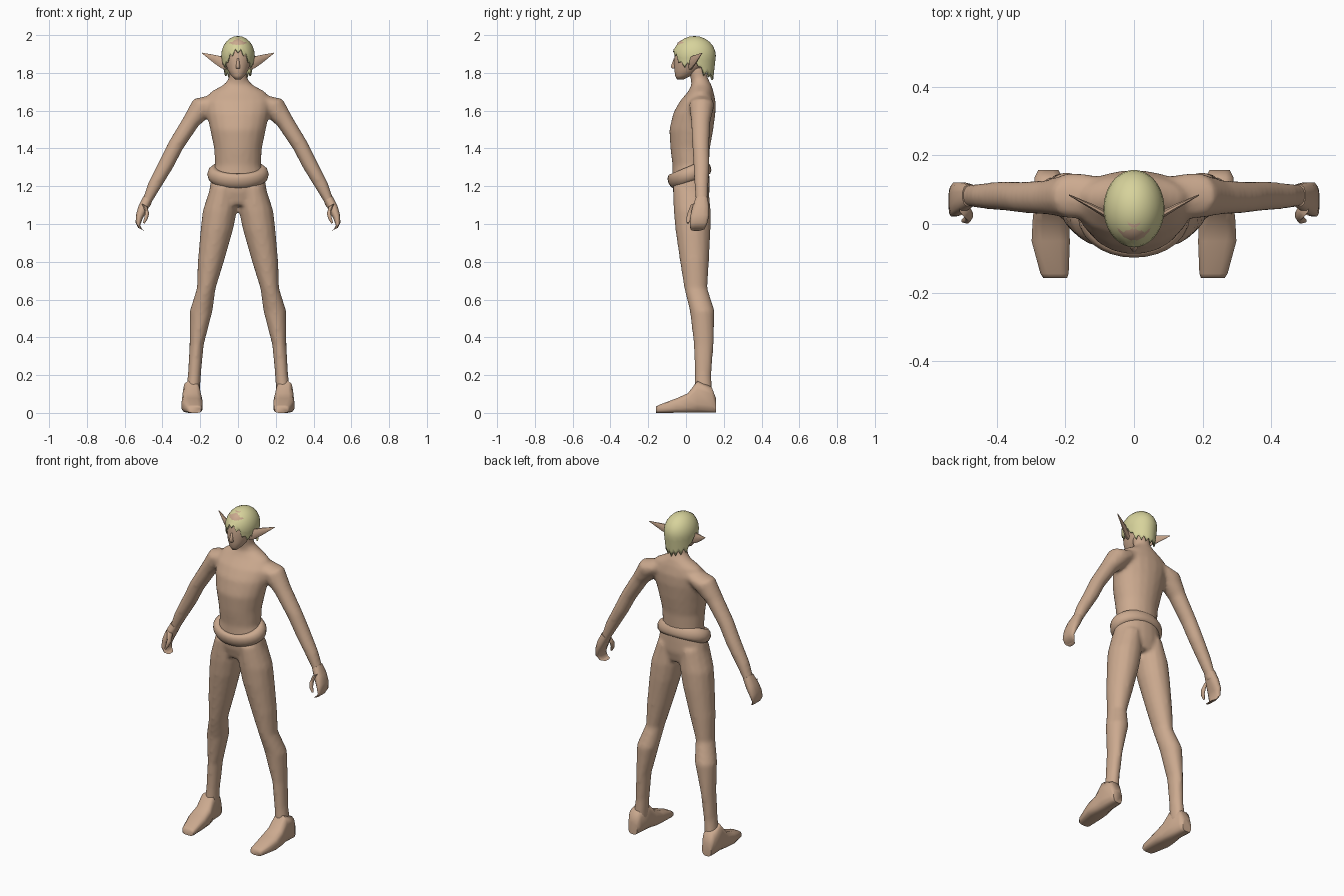
import bpy, bmesh, math
from mathutils import Vector

cube = bpy.data.objects.get("Cube")
if cube:
    bpy.data.objects.remove(cube)

X, Y, Z = Vector((1, 0, 0)), Vector((0, 1, 0)), Vector((0, 0, 1))


def material(name, rgb):
    m = bpy.data.materials.new(name)
    m.use_nodes = True
    m.diffuse_color = (*rgb, 1)
    m.node_tree.nodes["Principled BSDF"].inputs["Base Color"].default_value = (*rgb, 1)
    return m


skin = material("skin", (0.60, 0.40, 0.275))
blond = material("pale_blond", (0.68, 0.65, 0.33))


def loft(bm, rings, u, v, sides=12, power=1.0, side=1):
    """Closed tube through rings of (centre, radius along u, radius along v)."""
    loops = []
    for centre, ru, rv in rings:
        loop = []
        for i in range(sides):
            a = 2 * math.pi * (i + 0.5) / sides
            c, s = math.cos(a), math.sin(a)
            c = math.copysign(abs(c) ** power, c)
            s = math.copysign(abs(s) ** power, s)
            p = Vector(centre) + u * (ru * c) + v * (rv * s)
            p.x *= side
            loop.append(bm.verts.new(p))
        loops.append(loop)
    for a, b in zip(loops, loops[1:]):
        for i in range(sides):
            j = (i + 1) % sides
            bm.faces.new((a[i], a[j], b[j], b[i]))
    bm.faces.new(loops[0])
    bm.faces.new(loops[-1])


def upright(rows):
    """Rows of (z, x, y, x radius, y radius) as horizontal rings."""
    return [((x, y, z), rx, ry) for z, x, y, rx, ry in rows]


def finish(name, bm, mat, angle=60):
    bmesh.ops.recalc_face_normals(bm, faces=bm.faces)
    mesh = bpy.data.meshes.new(name)
    bm.to_mesh(mesh)
    bm.free()
    obj = bpy.data.objects.new(name, mesh)
    bpy.context.collection.objects.link(obj)
    smooth(obj, mat, angle)
    return obj


def smooth(obj, mat, angle=60):
    obj.data.materials.append(mat)
    bpy.ops.object.select_all(action='DESELECT')
    obj.select_set(True)
    bpy.context.view_layer.objects.active = obj
    bpy.ops.object.shade_smooth_by_angle(angle=math.radians(angle))


# Body: torso, arms and legs blended into one skin
torso = upright([
    (1.10, 0, .030, .12, .08), (1.17, 0, .028, .155, .098), (1.24, 0, .025, .143, .10),
    (1.31, 0, .025, .122, .097), (1.40, 0, .022, .127, .105), (1.50, 0, .028, .148, .117),
    (1.59, 0, .045, .168, .112), (1.65, 0, .062, .175, .095), (1.70, 0, .078, .145, .068),
    (1.735, 0, .082, .08, .053), (1.765, 0, .072, .05, .047), (1.83, 0, .055, .046, .045)])
leg = upright([
    (1.20, .075, .025, .070, .095), (1.07, .096, .033, .092, .099), (.97, .112, .037, .087, .094),
    (.80, .144, .045, .070, .077), (.66, .168, .052, .050, .062), (.54, .195, .086, .061, .066),
    (.36, .219, .094, .038, .053), (.20, .231, .090, .035, .045), (.08, .242, .090, .040, .050)])
arm = [
    ((.09, .080, 1.665), .060, .045), ((.178, .083, 1.63), .068, .068),
    ((.25, .078, 1.54), .052, .047), ((.33, .078, 1.415), .046, .043),
    ((.378, .082, 1.32), .044, .042), ((.445, .082, 1.20), .038, .036),
    ((.478, .083, 1.13), .034, .027), ((.49, .083, 1.09), .032, .024)]
across = Vector((.88, 0, .47))
bm = bmesh.new()
loft(bm, torso, X, Y, 20)
for s in (1, -1):
    loft(bm, leg, X, Y, 14, side=s)
    loft(bm, arm, Y, across, 12, side=s)
body = finish("body", bm, skin, 80)
remesh = body.modifiers.new("blend", 'REMESH')
remesh.mode = 'VOXEL'
remesh.voxel_size = 0.011
remesh.use_smooth_shade = True
relax = body.modifiers.new("relax", 'SMOOTH')
relax.factor = 0.5
relax.iterations = 7

# Feet: flat-soled wedges, given as (y, x, half width, height)
foot = [((x, y, h / 2), w, h / 2) for y, x, w, h in (
    (.158, .25, .030, .08), (.135, .25, .042, .14), (.06, .246, .046, .17),
    (.01, .243, .054, .105), (-.05, .243, .057, .078), (-.145, .232, .042, .042),
    (-.158, .23, .035, .034))]
# Hands: curled mitten and thumb
palm = [
    ((.478, .083, 1.135), .033, .026), ((.503, .078, 1.085), .045, .027),
    ((.522, .072, 1.04), .050, .021), ((.530, .066, 1.0), .046, .014),
    ((.517, .060, .974), .038, .013), ((.497, .055, .967), .026, .007)]
thumb = [
    ((.495, .045, 1.10), .020, .018), ((.481, .026, 1.06), .018, .013),
    ((.487, .014, 1.03), .013, .010), ((.499, .010, 1.005), .006, .006)]
# Long pointed ears
ear = [
    ((.062, .022, 1.845), .030, .012), ((.085, .030, 1.855), .034, .011),
    ((.125, .052, 1.873), .024, .008), ((.19, .085, 1.905), .002, .002)]
for s, label in ((1, "left"), (-1, "right")):
    for name, rings, u, v, n, power in (
            ("foot", foot, X, Z, 12, .6), ("hand", palm, Y, across, 12, .8),
            ("thumb", thumb, Y, across, 8, 1), ("ear", ear, Z, Vector((-.4, .9, 0)), 8, 1)):
        bm = bmesh.new()
        loft(bm, rings, u, v, n, power, s)
        finish(f"{label}_{name}", bm, skin)

# Head with a narrow chin, and a small nose
head = upright([
    (1.766, 0, -.030, .016, .018), (1.785, 0, -.015, .036, .043), (1.815, 0, .006, .055, .068),
    (1.86, 0, .028, .070, .092), (1.91, 0, .038, .076, .098), (1.96, 0, .040, .062, .085),
    (1.985, 0, .040, .030, .045)])
bm = bmesh.new()
loft(bm, head, X, Y, 20)
finish("head", bm, skin, 80)
bm = bmesh.new()
loft(bm, upright([(1.822, 0, -.060, .012, .014), (1.832, 0, -.064, .012, .018),
                  (1.875, 0, -.058, .005, .008)]), X, Y, 8)
finish("nose", bm, skin, 80)

# Rolled waistband, higher at the back
bpy.ops.mesh.primitive_torus_add(
    major_segments=28, minor_segments=10, major_radius=.128, minor_radius=.035,
    location=(0, .018, 1.263), rotation=(.40, 0, 0))
band = bpy.context.object
band.name = "waistband"
band.scale = (1, .74, 1.2)
smooth(band, skin, 80)

# Hair: domed cap with a ragged hem, open over the face
HEM = ((0, 1.925), (30, 1.89), (50, 1.845), (72, 1.84), (95, 1.865), (115, 1.80), (181, 1.775))


def hem_height(degrees):
    a = abs(degrees)
    for (a0, z0), (a1, z1) in zip(HEM, HEM[1:]):
        if a <= a1:
            return z0 + (z1 - z0) * (a - a0) / (a1 - a0)


bm = bmesh.new()
segments, dome, skirt = 36, 6, 4
crown = bm.verts.new((0, .045, 1.995))
columns = []
for i in range(segments):
    t = 360 * i / segments - 180
    r = math.radians(t)
    low = hem_height(t) + (.014 if i % 2 else -.014)
    column = []
    for k in range(1, dome + skirt + 1):
        if k <= dome:
            f = math.pi / 2 * k / dome
            spread, z = math.sin(f), 1.89 + .105 * math.cos(f)
            z = max(z, low)
        else:
            d = (k - dome) / skirt
            z = min(1.89, 1.89 + (low - 1.89) * d) if low < 1.89 else low
            spread = 1 - .12 * max(0, 1.89 - z) / .12
        column.append(bm.verts.new((.089 * spread * math.sin(r),
                                    .045 - .113 * spread * math.cos(r), z)))
    columns.append(column)
for i, a in enumerate(columns):
    b = columns[(i + 1) % segments]
    bm.faces.new((crown, a[0], b[0]))
    for k in range(dome + skirt - 1):
        bm.faces.new((a[k], a[k + 1], b[k + 1], b[k]))
bmesh.ops.remove_doubles(bm, verts=bm.verts, dist=.0005)
hair = finish("hair", bm, blond, 70)
shell = hair.modifiers.new("thickness", 'SOLIDIFY')
shell.thickness = .01
shell.offset = -1
